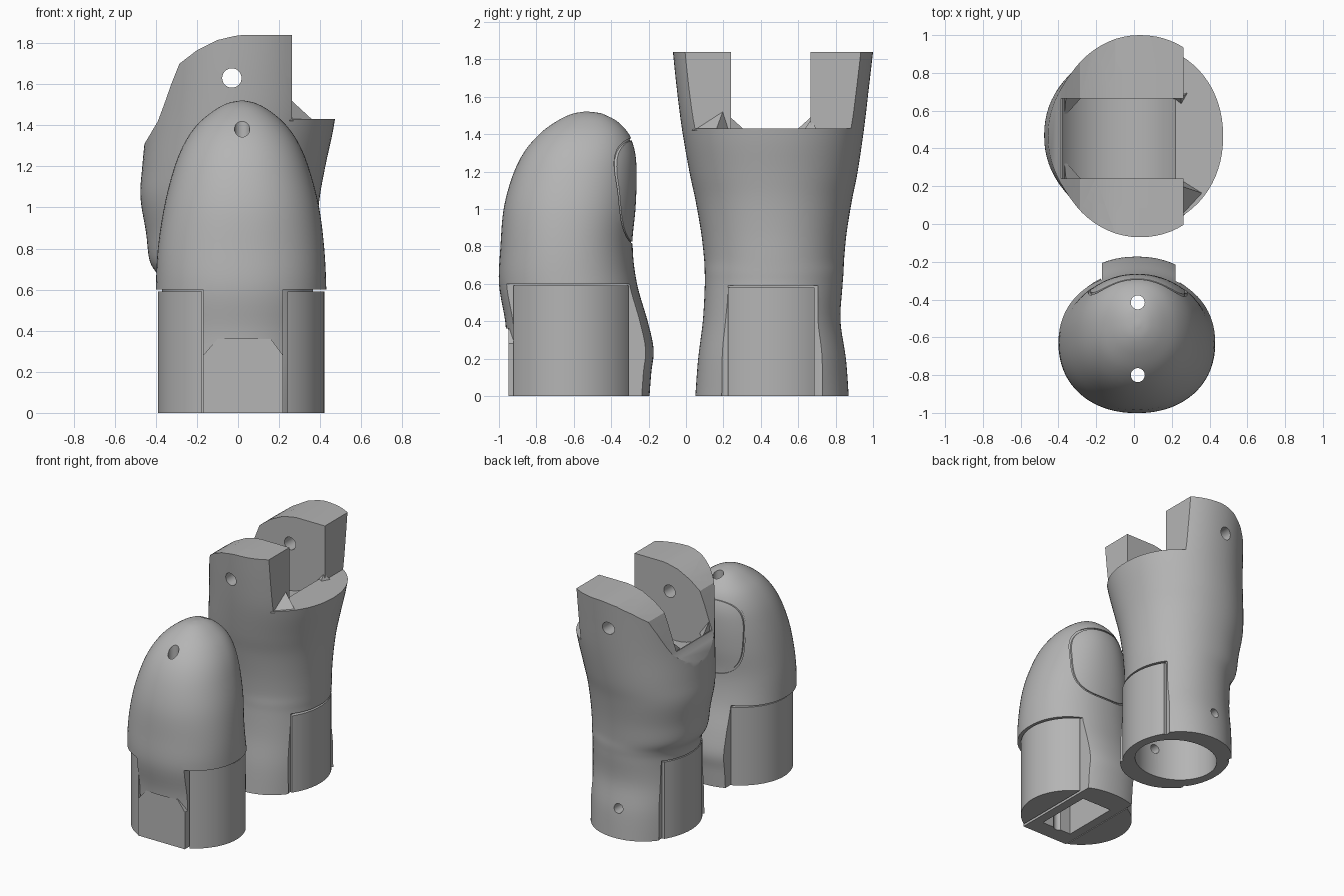
import bpy, bmesh, math
from mathutils import Matrix, Vector

cube = bpy.data.objects.get("Cube")
if cube:
    bpy.data.objects.remove(cube, do_unlink=True)

grey = bpy.data.materials.new("matte grey")
grey.use_nodes = True
GREY = (0.46, 0.46, 0.46, 1)
grey.diffuse_color = GREY
grey.node_tree.nodes["Principled BSDF"].inputs["Base Color"].default_value = GREY


def finish(name, bm):
    bmesh.ops.recalc_face_normals(bm, faces=bm.faces)
    mesh = bpy.data.meshes.new(name)
    bm.to_mesh(mesh)
    bm.free()
    mesh.materials.append(grey)
    obj = bpy.data.objects.new(name, mesh)
    bpy.context.collection.objects.link(obj)
    return obj


def spline(rows, steps=5):
    """Catmull-Rom resampling of the section rows."""
    out = []
    for i in range(len(rows) - 1):
        a, b, c, d = (Vector(rows[max(0, min(len(rows) - 1, i + k))]) for k in (-1, 0, 1, 2))
        for s in range(steps):
            t = s / steps
            out.append(b + (c - a) * t / 2 + (a - b * 2.5 + c * 2 - d / 2) * t * t
                       + (b * 1.5 - a / 2 - c * 1.5 + d / 2) * t ** 3)
    return out + [Vector(rows[-1])]


def rounded(cx, cy, rx, ry, power, n=72):
    """Points of a rounded outline; a higher power is squarer."""
    pts = []
    for k in range(n):
        c, s = math.cos(math.tau * k / n), math.sin(math.tau * k / n)
        pts.append((cx + math.copysign(abs(c) ** (2 / power), c) * rx,
                    cy + math.copysign(abs(s) ** (2 / power), s) * ry))
    return pts


def loft(name, rows, power=2, inset=0):
    """Stack of rounded sections; each row is z, x min, x max, y min, y max."""
    bm = bmesh.new()
    rings = []
    for z, x0, x1, y0, y1 in rows:
        rx, ry = max((x1 - x0) / 2 - inset, .004), max((y1 - y0) / 2 - inset, .004)
        outline = rounded((x0 + x1) / 2, (y0 + y1) / 2, rx, ry, power)
        rings.append([bm.verts.new((x, y, z)) for x, y in outline])
    for lo, hi in zip(rings, rings[1:]):
        for k in range(len(lo)):
            bm.faces.new((lo[k], lo[k - 1], hi[k - 1], hi[k]))
    bm.faces.new(rings[0])
    bm.faces.new(rings[-1])
    return finish(name, bm)


def box(name, x0, x1, y0, y1, z0, z1):
    bm = bmesh.new()
    bmesh.ops.create_cube(bm, size=1)
    for v in bm.verts:
        v.co = (x1 if v.co.x > 0 else x0, y1 if v.co.y > 0 else y0, z1 if v.co.z > 0 else z0)
    return finish(name, bm)


def rod(name, centre, radius, length, axis="Z"):
    bm = bmesh.new()
    turn = Matrix.Rotation(math.pi / 2, 4, "X") if axis == "Y" else Matrix()
    bmesh.ops.create_cone(bm, cap_ends=True, segments=48, radius1=radius, radius2=radius,
                          depth=length, matrix=Matrix.Translation(centre) @ turn)
    return finish(name, bm)


def prism(name, points, y0, y1):
    """Outline in x and z, extruded along y."""
    bm = bmesh.new()
    face = bm.faces.new([bm.verts.new((x, y0, z)) for x, z in points])
    new = bmesh.ops.extrude_face_region(bm, geom=[face])["geom"]
    bmesh.ops.translate(bm, vec=(0, y1 - y0, 0),
                        verts=[g for g in new if isinstance(g, bmesh.types.BMVert)])
    return finish(name, bm)


def wedge(name, points):
    bm = bmesh.new()
    for p in points:
        bm.verts.new(p)
    bmesh.ops.convex_hull(bm, input=bm.verts)
    return finish(name, bm)


def carve(obj, cutters, mode="DIFFERENCE"):
    for cutter in cutters:
        mod = obj.modifiers.new("carve", "BOOLEAN")
        mod.operation, mod.solver, mod.object = mode, "EXACT", cutter
        graph = bpy.context.evaluated_depsgraph_get()
        mesh = bpy.data.meshes.new_from_object(obj.evaluated_get(graph))
        obj.modifiers.clear()
        obj.data = mesh


# Fingertip skin, running down into the front and back tongues
tip_rows = spline([
    (0, -.4, .43, -.955, -.195), (.13, -.4, .43, -.955, -.185), (.25, -.4, .43, -.957, -.173),
    (.4, -.4, .43, -.967, -.205), (.6, -.4, .43, -1, -.262), (.8, -.39, .42, -.992, -.285),
    (1, -.36, .395, -.975, -.268), (1.17, -.318, .352, -.93, -.262),
    (1.3, -.268, .302, -.868, -.27), (1.4, -.202, .235, -.785, -.305),
    (1.47, -.12, .155, -.69, -.37), (1.508, -.05, .085, -.61, -.44), (1.52, .01, .03, -.545, -.52)])
nail_rows = [r for r in tip_rows if .7 < r[0] < 1.45]
tip = loft("fingertip", tip_rows, 2.15)
core = loft("nail_bed", nail_rows, 2.15, .01)
nail = loft("fingernail", nail_rows, 2.15, .002)

# Side sockets below the skin, split by the central bar
socket = loft("tip_socket", [(z, -.39, .42, -.985, -.245) for z in (0, .59)])
front_outline = [(-.17, 0), (.22, 0), (.22, .28), (.16, .36), (-.1, .36), (-.17, .28)]
panel = prism("tip_front_panel", front_outline, -.95, -.82)
panel_recess = prism("panel_recess_cutter", front_outline, -2, -.9)

nail_outer = prism("nail_groove_cutter", rounded(.02, 1.095, .262, .282, 3), -.45, 0)
nail_inner = prism("nail_cutter", rounded(.02, 1.095, .25, .27, 3), -.45, 0)
holes = [rod("cord_hole_cutter", (.02, y, 1), .037, 4) for y in (-.8, -.415)]
side_cuts = [box("tip_side_cutter", x0, x1, -2, 0, -1, .6) for x0, x1 in ((-1, -.17), (.22, 1))]
bar_gap = box("bar_gap_cutter", -.176, .24, -2, 0, -1, 1)
tip_cavity = box("tip_cavity_cutter", -.1, .15, -.82, -.38, -1, .35)

carve(tip, side_cuts + [nail_outer, panel_recess, tip_cavity] + holes)
carve(core, holes)
carve(nail, [nail_inner], "INTERSECT")
carve(nail, holes)
carve(socket, [bar_gap])
carve(panel, [tip_cavity] + holes)

# Knuckle body
body = loft("knuckle_body", spline([
    (0, -.37, .37, .05, .87), (.2, -.375, .375, .065, .855), (.4, -.375, .37, .09, .826),
    (.58, -.37, .365, .1, .836), (.66, -.385, .368, .1, .842), (.74, -.43, .372, .096, .846),
    (.88, -.448, .38, .08, .86), (1.05, -.475, .398, .05, .888), (1.2, -.466, .425, .018, .918),
    (1.43, -.445, .472, -.022, .952), (1.65, -.435, .485, -.05, .978),
    (1.84, -.43, .49, -.07, 1)]), 2.1)
base = loft("knuckle_socket", [(z, -.365, .365, .06, .86) for z in (0, .58)])

# Fork arms, hinge pocket and side openings
arm_profile = prism("arm_cutter", [
    (-1, 1.31), (-.455, 1.31), (-.39, 1.42), (-.36, 1.5), (-.325, 1.6), (-.285, 1.7),
    (-.2, 1.765), (-.1, 1.815), (-.02, 1.834), (.06, 1.845), (.06, 2), (-1, 2)], -1, 2)
shelf = box("shelf_cutter", .262, 1, -1, 2, 1.43, 2)
slot = box("slot_cutter", -1, 1, .24, .665, 1.43, 2)
pocket = rod("pocket_cutter", (-.08, .4525, 1.63), .36, .425, "Y")
pins = [rod("pin_cutter", (-.03, .46, z), r, 4, "Y") for z, r in ((1.63, .047), (.22, .035))]
openings = [loft("opening_cutter", [(-1, x0, x1, .187, .735), (.3, x0, x1, .187, .735),
                                    (.5, x0, x1, .213, .712), (.592, x0, x1, .213, .71)], 40)
            for x0, x1 in ((-1, -.28), (.28, 1))]
cavity = loft("cavity_cutter", [(z, -.3, .3, .19, .73) for z in (-1, .5)])
base_trim = box("base_trim", -1, 1, .225, .688, -1, 1)

carve(body, [arm_profile, shelf, slot, pocket, cavity] + openings + pins)
carve(base, [base_trim], "INTERSECT")
carve(base, [cavity])

# Small gussets beside the arms and in the pocket corners
gussets = [wedge("front_arm_gusset", [(.25, .03, 1.42), (.37, .16, 1.42), (.25, .235, 1.42),
                                      (.25, .2, 1.53)]),
           wedge("back_arm_gusset", [(.2, .67, 1.42), (.29, .7, 1.42), (.25, .63, 1.42),
                                     (.25, .67, 1.48)])]
for y, step in ((.238, .1), (.667, -.1)):
    gussets.append(wedge("pocket_gusset", [(-.37, y, 1.38), (-.28, y, 1.38),
                                           (-.37, y + step, 1.4), (-.36, y, 1.49)]))

# Remove cutters, then shade the parts
parts = [tip, core, nail, socket, panel, body, base] + gussets
for obj in list(bpy.context.collection.objects):
    if obj.name.split(".")[0].endswith(("_cutter", "_trim")):
        bpy.data.objects.remove(obj, do_unlink=True)
bpy.ops.object.select_all(action="DESELECT")
for obj in parts:
    obj.select_set(True)
bpy.context.view_layer.objects.active = body
bpy.ops.object.shade_smooth_by_angle(angle=math.radians(30))
